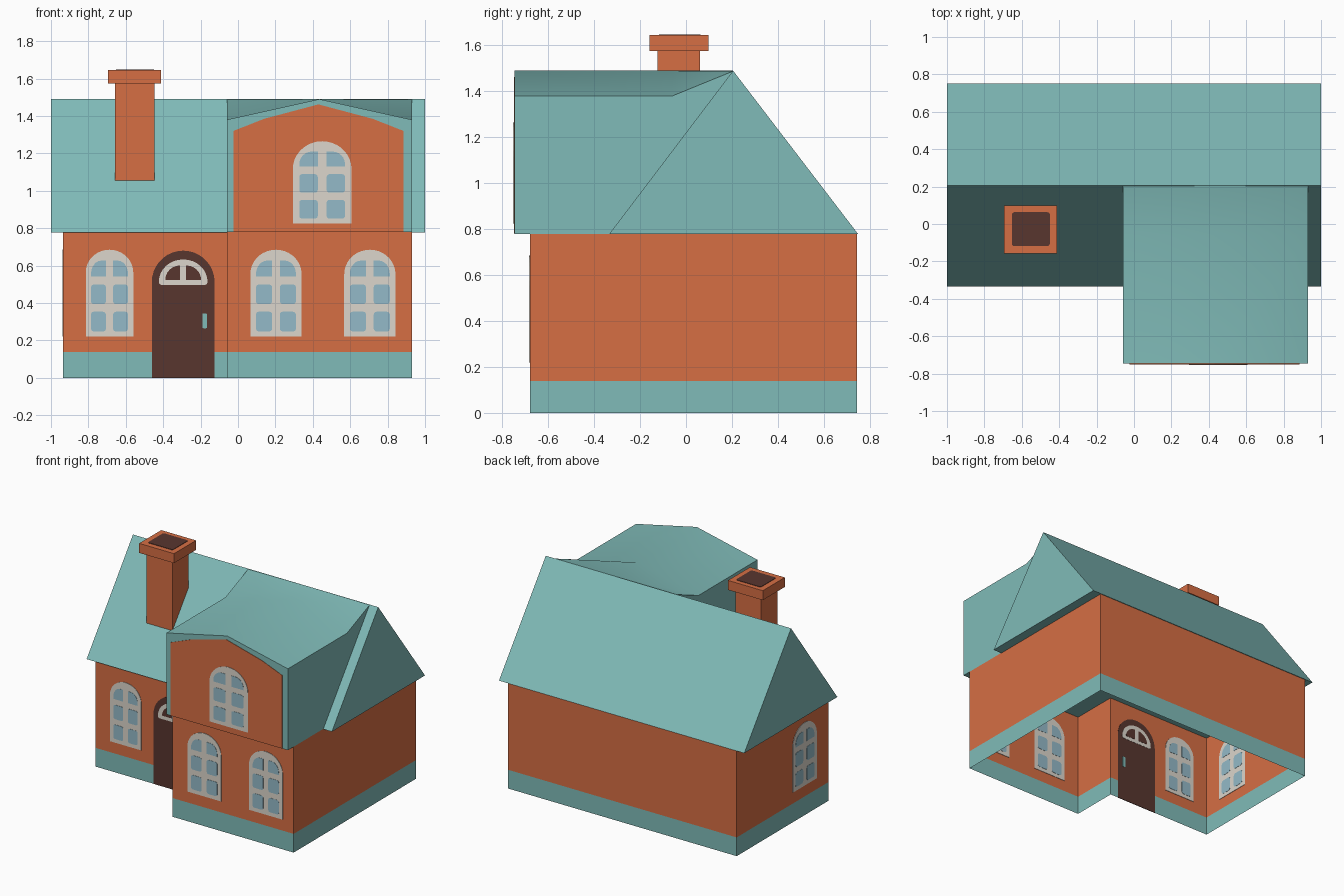
import bpy, bmesh, math
from mathutils import Vector

if "Cube" in bpy.data.objects:
    bpy.data.objects.remove(bpy.data.objects["Cube"])


def material(name, rgb):
    lin = [(c / 255 / 12.92) if c < 11 else ((c / 255 + 0.055) / 1.055) ** 2.4 for c in rgb]
    m = bpy.data.materials.new(name)
    m.diffuse_color = (*lin, 1)
    m.use_nodes = True
    m.node_tree.nodes["Principled BSDF"].inputs["Base Color"].default_value = m.diffuse_color
    return m


ORANGE = material("orange_wall", (214, 110, 68))
TEAL = material("teal_roof", (128, 187, 184))
BROWN = material("dark_brown", (88, 54, 47))
CREAM = material("cream_frame", (220, 214, 204))
GLASS = material("blue_glass", (148, 186, 200))


def finish(name, bm, mats, fix_normals=True):
    if fix_normals:
        bmesh.ops.recalc_face_normals(bm, faces=bm.faces)
    me = bpy.data.meshes.new(name)
    bm.to_mesh(me)
    bm.free()
    for m in mats:
        me.materials.append(m)
    ob = bpy.data.objects.new(name, me)
    bpy.context.collection.objects.link(ob)
    return ob


def loft(bm, rings, cap=True):
    """Join closed rings of 3D points with quads."""
    rows = [[bm.verts.new(p) for p in r] for r in rings]
    n = len(rows[0])
    for a, b in zip(rows, rows[1:]):
        for i in range(n):
            j = (i + 1) % n
            bm.faces.new((a[i], a[j], b[j], b[i]))
    if cap:
        bm.faces.new(rows[0])
        bm.faces.new(rows[-1])


def box(name, lo, hi, mat):
    bm = bmesh.new()
    loft(bm, [[(x, y, z) for x, y in ((lo[0], lo[1]), (hi[0], lo[1]), (hi[0], hi[1]), (lo[0], hi[1]))]
              for z in (lo[2], hi[2])])
    return finish(name, bm, [mat])


def plates(name, layers, mats, place):
    """Thin plates straddling a wall: layers are (2D outline, half thickness, slot)."""
    bm = bmesh.new()
    for pts, half, slot in layers:
        first = len(bm.faces)
        loft(bm, [[place(u, v, d) for u, v in pts] for d in (-half, half)])
        bm.faces.ensure_lookup_table()
        for f in bm.faces[first:]:
            f.material_index = slot
    return finish(name, bm, mats)


def arc(cx, cz, rx, rz, a0, a1, n):
    return [(cx + rx * math.cos(math.radians(a0 + (a1 - a0) * i / n)),
             cz + rz * math.sin(math.radians(a0 + (a1 - a0) * i / n))) for i in range(n + 1)]


def rounded(x0, z0, x1, z1, r):
    return (arc(x0 + r, z0 + r, r, r, 180, 270, 3) + arc(x1 - r, z0 + r, r, r, 270, 360, 3)
            + arc(x1 - r, z1 - r, r, r, 0, 90, 3) + arc(x0 + r, z1 - r, r, r, 90, 180, 3))


def arched(cx, hw, z0, z1, rise):
    return [(cx - hw, z0), (cx + hw, z0)] + arc(cx, z1 - rise, hw, rise, 0, 180, 18)


def front(y):
    return lambda u, v, d: (u, y + d, v)


def side(x):
    return lambda u, v, d: (x + d, u, v)


def window(name, cx, hw, z0, z1, place):
    h = z1 - z0
    layers = [(arched(cx, hw, z0, z1, hw * 0.95), 0.003, 0)]
    for s in (-1, 1):
        a, b = cx + s * hw * 0.15, cx + s * hw * 0.78
        for lo, hi in ((0.06, 0.287), (0.375, 0.60)):
            layers.append((rounded(min(a, b), z0 + lo * h, max(a, b), z0 + hi * h, 0.015), 0.0046, 1))
        # top pane with a curved outer corner
        zb, zm, zt = (z0 + f * h for f in (0.69, 0.72, 0.875))
        layers.append(([(a, zt), (a, zb), (b, zb)] +
                       arc(a + s * hw * 0.2, zm, s * hw * 0.43, zt - zm, 0, 90, 6), 0.0046, 1))
    plates(name, layers, [CREAM, GLASS], place)


# Walls: L-shaped open shell, teal band at the bottom
FRONT, WING = -0.325, -0.68
plan = [(-0.935, 0.745), (-0.935, FRONT), (-0.06, FRONT), (-0.06, WING), (0.93, WING), (0.93, 0.745)]
bm = bmesh.new()
loft(bm, [[(x, y, z) for x, y in plan] for z in (0, 0.138, 0.78)], cap=False)
for f in bm.faces:
    f.material_index = 1 if f.calc_center_median().z < 0.138 else 0
finish("walls", bm, [ORANGE, TEAL], fix_normals=False)

# Main gable roof along x
bm = bmesh.new()
loft(bm, [[(x, -0.335, 0.778), (x, 0.205, 1.49), (x, 0.75, 0.778)] for x in (-1, 1)])
finish("main_roof", bm, [TEAL])

# Wing upper storey: low gable that flattens into the main ridge
bm = bmesh.new()
loft(bm, [[(-0.06, y, 0.78), (-0.06, y, e), (0.435, y, 1.49), (0.93, y, e), (0.93, y, 0.78)]
          for y, e in ((-0.747, 1.38), (-0.06, 1.38), (0.205, 1.488))])
wing = finish("wing_roof", bm, [TEAL])
bpy.context.view_layer.objects.active = wing
wing.select_set(True)
bpy.ops.object.shade_smooth_by_angle(angle=math.radians(35))
wing.select_set(False)

# Orange gable panel on the wing front
gable = [(-0.025, 0.781), (0.885, 0.781), (0.885, 1.32), (0.72, 1.385), (0.43, 1.462), (0.14, 1.385), (-0.025, 1.32)]
plates("gable_panel", [(gable, 0.003, 0)], [ORANGE], front(-0.747))

# Windows
window("front_window_left", -0.687, 0.127, 0.22, 0.685, front(FRONT))
window("wing_window_left", 0.203, 0.137, 0.22, 0.685, front(WING))
window("wing_window_right", 0.705, 0.137, 0.22, 0.685, front(WING))
window("gable_window", 0.45, 0.157, 0.825, 1.265, front(-0.7497))
window("left_side_window", -0.045, 0.14, 0.22, 0.685, side(-0.935))

# Door with fanlight and handle
DX = -0.293
layers = [(arched(DX, 0.168, 0, 0.68, 0.168), 0.002, 0),
          (rounded(DX - 0.13, 0.497, DX + 0.13, 0.53, 0.014)[:8] + arc(DX, 0.515, 0.13, 0.118, 0, 180, 16), 0.0034, 1)]
for s in (-1, 1):
    layers.append(([(DX + s * 0.016, 0.523)] + arc(DX + s * 0.016, 0.523, s * 0.08, 0.078, 0, 90, 6), 0.0048, 0))
layers.append((rounded(-0.19, 0.265, -0.166, 0.345, 0.006), 0.0048, 2))
plates("front_door", layers, [BROWN, CREAM, TEAL], front(FRONT))

# Chimney
box("chimney_shaft", (-0.657, -0.125, 1.0), (-0.447, 0.062, 1.58), ORANGE)
box("chimney_cap", (-0.695, -0.158, 1.575), (-0.411, 0.098, 1.645), ORANGE)
plates("chimney_opening", [(rounded(-0.653, -0.118, -0.45, 0.063, 0.012), 0.003, 0)], [BROWN],
       lambda u, v, d: (u, v, 1.645 + d))
